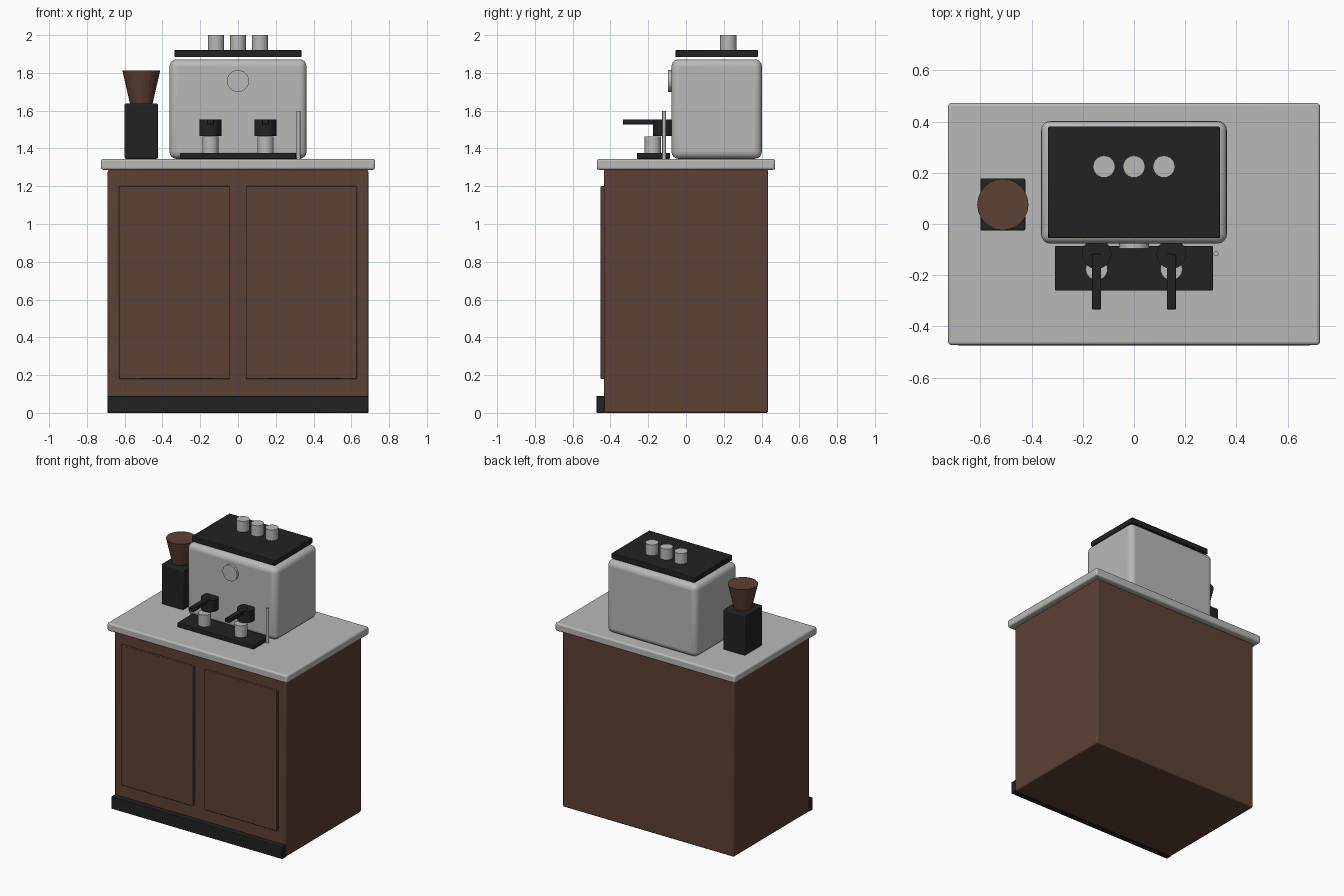
import bpy
import math

if "Cube" in bpy.data.objects:
    bpy.data.objects.remove(bpy.data.objects["Cube"])


def mat(name, hex_rgb):
    m = bpy.data.materials.new(name)
    lin = []
    for i in (0, 2, 4):
        c = int(hex_rgb[i:i + 2], 16) / 255
        lin.append(c / 12.92 if c <= 0.04045 else ((c + 0.055) / 1.055) ** 2.4)
    m.diffuse_color = (*lin, 1)
    m.use_nodes = True
    m.node_tree.nodes["Principled BSDF"].inputs["Base Color"].default_value = m.diffuse_color
    return m


WOOD = mat("brown wood", "5d4135")
LIGHT = mat("light grey", "b9b9b7")
BLACK = mat("black", "222222")


def finish(ob, name, material, bevel=0, segments=3, angle=30):
    ob.name = name
    ob.data.materials.append(material)
    if bevel:
        b = ob.modifiers.new("edge_bevel", 'BEVEL')
        b.width, b.segments = bevel, segments
    bpy.ops.object.shade_smooth_by_angle(angle=math.radians(angle))
    return ob


def box(name, x, y, z, material, bevel=0, segments=3):
    """Box from (min, max) pairs on each axis."""
    bpy.ops.mesh.primitive_cube_add(size=1, location=[sum(r) / 2 for r in (x, y, z)])
    ob = bpy.context.object
    ob.scale = [r[1] - r[0] for r in (x, y, z)]
    bpy.ops.object.transform_apply(location=False, rotation=False, scale=True)
    return finish(ob, name, material, bevel, segments, 40)


def cone(name, x, y, z, r1, r2, material, sides=24, smooth=10):
    """Upright cylinder or cone between two heights."""
    bpy.ops.mesh.primitive_cone_add(vertices=sides, radius1=r1, radius2=r2,
                                    depth=z[1] - z[0], location=(x, y, sum(z) / 2))
    return finish(bpy.context.object, name, material, angle=smooth)


# Cabinet with countertop, plinth and two doors
box("cabinet", (-0.69, 0.69), (-0.435, 0.435), (0, 1.287), WOOD, 0.01)
box("countertop", (-0.726, 0.726), (-0.472, 0.472), (1.287, 1.345), LIGHT, 0.012)
box("plinth", (-0.69, 0.69), (-0.474, -0.43), (0, 0.09), BLACK, 0.004, 2)
for side, x in (("left", (-0.63, -0.044)), ("right", (0.044, 0.63))):
    box(side + "_door", x, (-0.452, -0.43), (0.18, 1.2), WOOD, 0.004, 2)

# Coffee machine body, warming plate and cups on top
box("machine_body", (-0.363, 0.363), (-0.077, 0.402), (1.345, 1.872), LIGHT, 0.038, 4)
box("warming_plate", (-0.335, 0.335), (-0.055, 0.38), (1.883, 1.922), BLACK, 0.004, 2)
for i in range(3):
    cone("top_cup", (i - 1) * 0.117, 0.224, (1.922, 2.0), 0.043, 0.043, LIGHT)

# Pressure gauge on the front
bpy.ops.mesh.primitive_cylinder_add(vertices=32, radius=0.058, depth=0.03,
                                    location=(0, -0.08, 1.757),
                                    rotation=(math.pi / 2, 0, 0))
finish(bpy.context.object, "gauge", LIGHT)

# Drip tray, group heads with handles, and the cups beneath
box("drip_tray", (-0.308, 0.308), (-0.26, -0.085), (1.345, 1.377), BLACK, 0.004, 2)
for x in (-0.146, 0.146):
    cone("group_head", x, -0.117, (1.467, 1.552), 0.058, 0.058, BLACK)
    box("handle", (x - 0.018, x + 0.018), (-0.333, -0.117), (1.527, 1.554), BLACK, 0.003, 2)
    cone("cup", x, -0.176, (1.377, 1.462), 0.043, 0.043, LIGHT)

# Steam wand
cone("steam_wand", 0.32, -0.116, (1.345, 1.598), 0.01, 0.01, LIGHT, 12, 35)

# Grinder with bean hopper
box("grinder", (-0.6, -0.424), (-0.026, 0.178), (1.345, 1.638), BLACK, 0.008)
cone("bean_hopper", -0.512, 0.076, (1.638, 1.812), 0.06, 0.1, WOOD)
